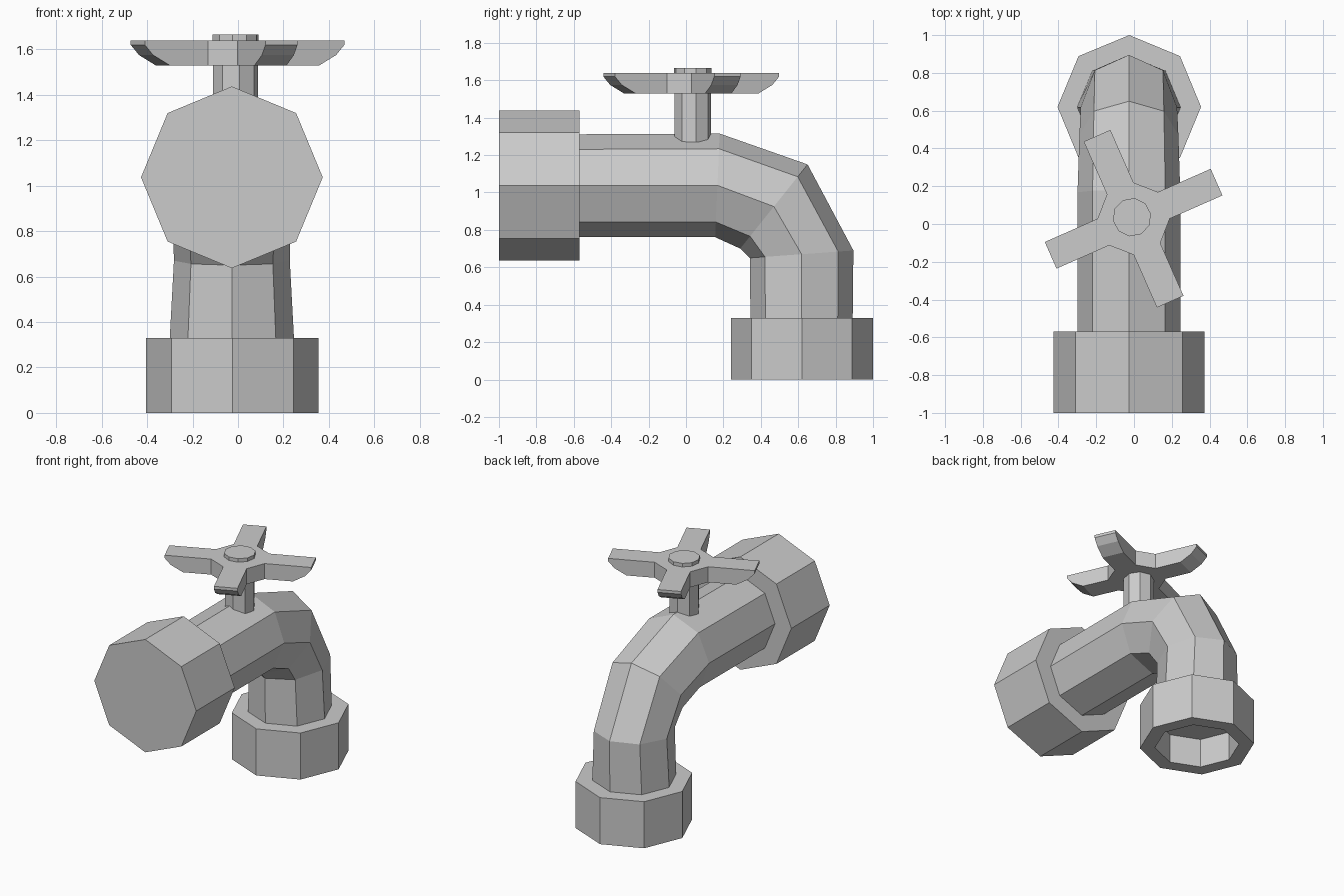
import bpy, bmesh
from math import cos, sin, radians, tau

if "Cube" in bpy.data.objects:
    bpy.data.objects.remove(bpy.data.objects["Cube"])

X0 = -0.027  # pipe centre line


def loft(name, rings, caps=True, closed=False):
    """Skin a list of equal-length vertex rings with quads."""
    bm = bmesh.new()
    loops = [[bm.verts.new(p) for p in ring] for ring in rings]
    n = len(loops[0])
    pairs = list(zip(loops, loops[1:]))
    if closed:
        pairs.append((loops[-1], loops[0]))
    for a, b in pairs:
        for i in range(n):
            j = (i + 1) % n
            bm.faces.new((a[i], a[j], b[j], b[i]))
    if caps:
        bm.faces.new(loops[0])
        bm.faces.new(loops[-1])
    bmesh.ops.recalc_face_normals(bm, faces=bm.faces)
    me = bpy.data.meshes.new(name)
    bm.to_mesh(me)
    bm.free()
    ob = bpy.data.objects.new(name, me)
    bpy.context.collection.objects.link(ob)
    return ob


def section(y, z, half_width, vy, vz, n=8):
    """Pipe cross-section; (vy, vz) points to the outside of the bend."""
    return [(X0 + half_width * cos(tau * i / n),
             y + vy * sin(tau * i / n),
             z + vz * sin(tau * i / n)) for i in range(n)]


def disc(x, y, z, r, n=8, turn=0.0):
    return [(x + r * cos(tau * i / n + turn), y + r * sin(tau * i / n + turn), z)
            for i in range(n)]


# Wall fitting
loft("wall_fitting", [section(y, 1.037, 0.4, 0, 0.4) for y in (-1.0, -0.57)])

# Bent pipe
loft("spout_pipe", [
    section(-0.60, 1.036, 0.272, 0, 0.275),
    section(0.168, 1.038, 0.272, 0.012, 0.277),
    section(0.47, 0.925, 0.262, 0.18, 0.225),
    section(0.618, 0.67, 0.255, 0.277, 0.02),
    section(0.618, 0.30, 0.275, 0.273, 0),
])

# Outlet collar with a recessed opening
loft("outlet_collar", [disc(-0.025, 0.62, z, r) for z, r in
                       ((0.33, 0.38), (0.0, 0.38), (0.0, 0.28), (0.21, 0.28))])

# Valve stem and its cap
SX, SY = -0.011, 0.036
loft("valve_stem", [disc(SX, SY, z, 0.1, 8, radians(10)) for z in (1.27, 1.60)])
loft("handle_cap", [disc(SX, SY, z, 0.102, 10, radians(10)) for z in (1.60, 1.665)])


# Cross handle: four arms with undercut tips
def cross(z, reach, half=0.077, root=0.175):
    pts = []
    for k in range(4):
        a = radians(23.8 + 90 * k)
        for u, v in ((root, -half), (reach, -half), (reach, half), (root, half)):
            pts.append((-0.002 + u * cos(a) - v * sin(a),
                        0.028 + u * sin(a) + v * cos(a), z))
    return pts


loft("cross_handle", [cross(1.53, 0.36), cross(1.575, 0.44),
                      cross(1.62, 0.48), cross(1.64, 0.48)])
